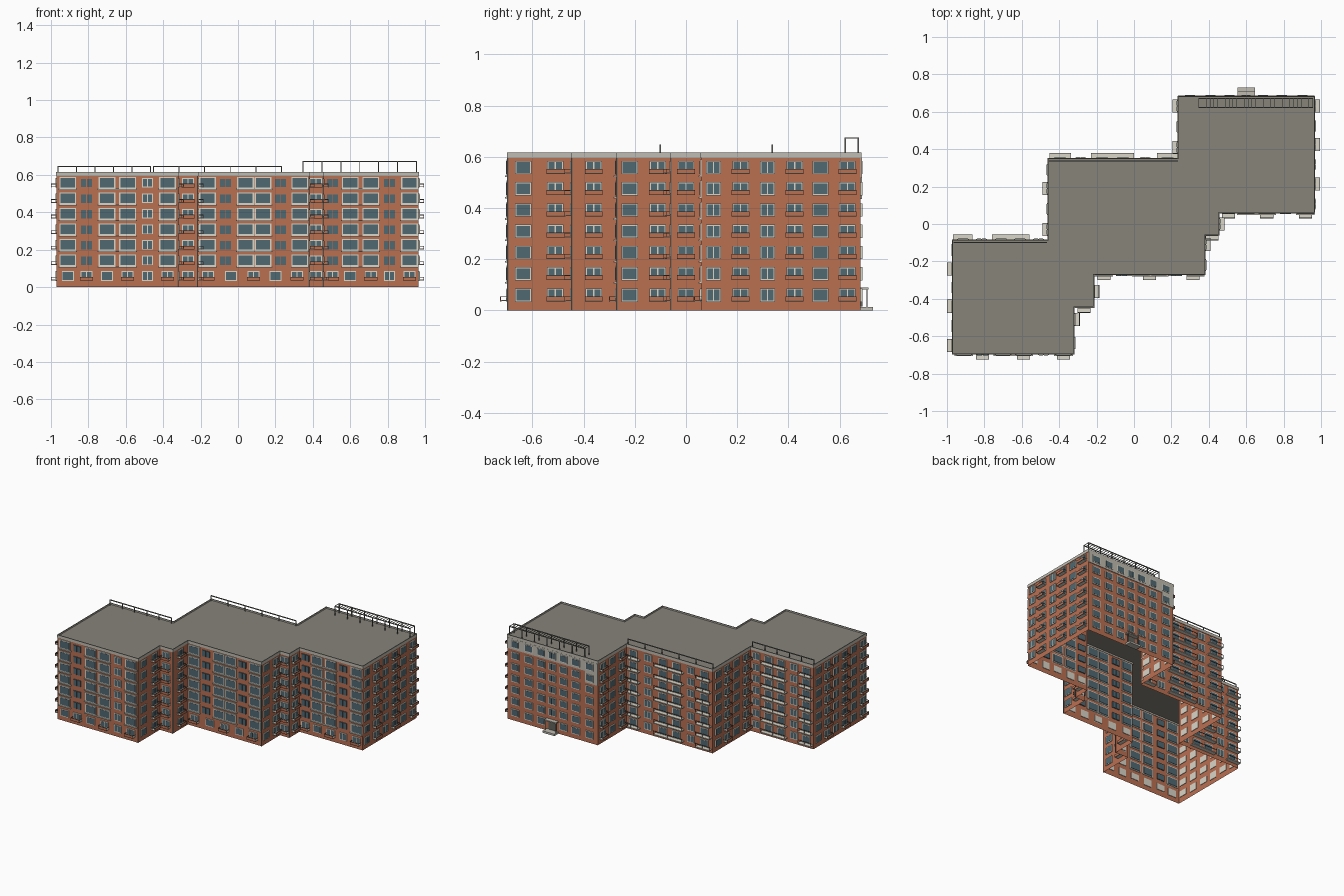
import bpy, bmesh
from mathutils import Vector

cube = bpy.data.objects.get("Cube")
if cube:
    bpy.data.objects.remove(cube)


def material(name, r, g, b):
    m = bpy.data.materials.new(name)
    m.use_nodes = True
    m.diffuse_color = (r, g, b, 1)
    m.node_tree.nodes["Principled BSDF"].inputs["Base Color"].default_value = (r, g, b, 1)
    return m


brick = material("brick", .49, .16, .083)
glass = material("glass", .08, .14, .17)
cream = material("cream frame", .7, .67, .58)
roof_grey = material("roof grey", .245, .228, .195)
trim = material("parapet grey", .53, .505, .44)
metal = material("metal", .12, .12, .11)
rail_grey = material("rail grey", .19, .19, .175)

# Stepped outline of the three offset blocks, counter-clockwise
OUTLINE = [(-.97, -.695), (-.32, -.695), (-.32, -.445), (-.215, -.445),
           (-.215, -.27), (.38, -.27), (.38, -.058), (.455, -.058),
           (.455, .06), (.965, .06), (.965, .682), (.235, .682),
           (.235, .35), (-.46, .35), (-.46, -.085), (-.97, -.085)]
WALL_TOP, PARAPET_TOP, ROOF_Z = .595, .615, .606
FLOORS = [.06 + .083 * i for i in range(7)]
parts = {}


def part(name, mat):
    if name not in parts:
        parts[name] = (bmesh.new(), mat)
    return parts[name][0]


def box(name, mat, lo, hi):
    bm = part(name, mat)
    lo, hi = Vector(lo), Vector(hi)
    verts = bmesh.ops.create_cube(bm, size=1)["verts"]
    for v in verts:
        for i in range(3):
            v.co[i] = lo[i] if v.co[i] < 0 else hi[i]


def prism(name, mat, z0, z1):
    """Vertical faces along the outline, open above and below."""
    bm = part(name, mat)
    low = [bm.verts.new((x, y, z0)) for x, y in OUTLINE]
    high = [bm.verts.new((x, y, z1)) for x, y in OUTLINE]
    for i in range(len(low)):
        j = (i + 1) % len(low)
        bm.faces.new((low[i], low[j], high[j], high[i]))


class Wall:
    """A facade facing along one axis; u runs along it, d is depth outward."""

    def __init__(self, axis, sign, at):
        self.axis, self.sign, self.at = axis, sign, at

    def box(self, name, mat, u, w, z0, z1, d0, d1):
        a, b = sorted((self.at + self.sign * d0, self.at + self.sign * d1))
        if self.axis == "x":
            box(name, mat, (a, u - w / 2, z0), (b, u + w / 2, z1))
        else:
            box(name, mat, (u - w / 2, a, z0), (u + w / 2, b, z1))

    def panes(self, u, z, w, h, count, gap, d0):
        step = w / count
        for i in range(count):
            c = u - w / 2 + step * (i + .5)
            self.box("window_glass", glass, c, step - gap, z - h / 2, z + h / 2, d0, .007)

    def window(self, u, z, w, h, panes=1, d0=.002, rim=.005):
        self.box("window_frames", cream, u, w, z - h / 2, z + h / 2, -.004, .006)
        self.panes(u, z, w - rim, h - 2 * rim, panes, rim, d0)

    def balcony(self, u, z, w=.07):
        z0, depth = z - .024, .03
        self.box("balcony_slabs", cream, u, w, z0, z0 + .004, 0, depth - .003)
        self.box("balcony_fronts", brick, u, w, z0 + .002, z0 + .016, depth - .003, depth)
        for z1 in (z0 - .001, z0 + .016):
            self.box("balcony_rails", metal, u, w, z1, z1 + .003, depth - .004, depth)
        for s in (-1, 1):
            self.box("balcony_rails", metal, u + s * (w / 2 - .001), .002,
                     z0 + .016, z0 + .019, 0, depth)

    def wide_balcony(self, u, z, w):
        z0, depth = z - .036, .03
        self.box("balcony_slabs", cream, u, w, z0, z0 + .006, 0, depth)
        self.box("balcony_rails", metal, u, w, z0 + .026, z0 + .029, depth - .003, depth)
        for s in (-1, 0, 1):
            self.box("balcony_rails", metal, u + s * (w / 2 - .001), .002,
                     z0 + .006, z0 + .026, depth - .003, depth)

    def square(self, u, z):
        self.window(u, z, .064, .052)

    def double(self, u, z):
        self.window(u, z, .058, .052, 2)

    def balcony_window(self, u, z):
        self.window(u, z + .004, .064, .044, 2)
        self.balcony(u, z)

    def small(self, u, z):
        self.panes(u, z - .002, .062, .044, 2, .003, -.007)

    def large(self, u, z):
        self.window(u, z, .09, .064, 1, -.007, .007)

    def column(self, kind, places, floors=FLOORS):
        for u in places:
            for z in floors:
                getattr(self, kind)(u, z)


# Walls, roof and parapet
prism("brick_walls", brick, 0, WALL_TOP)
prism("parapet", trim, WALL_TOP, PARAPET_TOP)
bm = part("roof", roof_grey)
bm.faces.new([bm.verts.new((x, y, ROOF_Z)) for x, y in OUTLINE])
for (x0, y0), (x1, y1) in zip(OUTLINE, OUTLINE[1:] + OUTLINE[:1]):
    t = .003
    box("parapet", trim, (min(x0, x1) - t, min(y0, y1) - t, WALL_TOP),
        (max(x0, x1) + t, max(y0, y1) + t, PARAPET_TOP))
    box("parapet_cap", roof_grey, (min(x0, x1) - t, min(y0, y1) - t, PARAPET_TOP),
        (max(x0, x1) + t, max(y0, y1) + t, PARAPET_TOP + .001))

# Left and right facades
SIDES = [
    (1, -.32, dict(square=[-.635], balcony_window=[-.51])),
    (1, -.215, dict(balcony_window=[-.36])),
    (1, .38, dict(square=[-.22], balcony_window=[-.11])),
    (1, .455, dict(balcony_window=[0])),
    (1, .965, dict(double=[.107, .318], balcony_window=[.213, .424, .63], square=[.525])),
    (-1, -.97, dict(balcony_window=[-.65, -.44, -.24], square=[-.545, -.14], double=[-.34])),
    (-1, -.46, dict(balcony_window=[-.03, .19], square=[.08, .29])),
    (-1, .235, dict(balcony_window=[.41, .63], square=[.52])),
]
for sign, at, columns in SIDES:
    for kind, places in columns.items():
        Wall("x", sign, at).column(kind, places)

# Front facades: ground floor differs from the glazed bays above
FRONTS = [
    (-.695, dict(square=[-.91, -.7], balcony_window=[-.81, -.59, -.377], double=[-.483]),
     dict(large=[-.91, -.7, -.59, -.377], small=[-.81], double=[-.483]),
     [(-.91, .1), (-.645, .21), (-.377, .1)]),
    (-.27, dict(square=[-.037, .2], balcony_window=[-.16, .083, .315]),
     dict(large=[-.163, .04, .133, .33], small=[-.067, .227]),
     [(-.163, .1), (.087, .195), (.33, .095)]),
    (.06, dict(square=[.6], balcony_window=[.505, .71, .917], double=[.81]),
     dict(large=[.6, .71, .917], small=[.505, .81]),
     [(.655, .21), (.915, .098)]),
]
for at, ground, upper, slabs in FRONTS:
    wall = Wall("y", -1, at)
    for kind, places in ground.items():
        wall.column(kind, places, FLOORS[:1])
    for kind, places in upper.items():
        wall.column(kind, places, FLOORS[1:])
    for u, w in slabs:
        for z in FLOORS[1:]:
            wall.box("bay_slabs", cream, u, w, z - .038, z - .032, 0, .012)
Wall("y", -1, -.445).column("balcony_window", [-.268])
Wall("y", -1, -.058).column("balcony_window", [.418])

# Back facades with wide balconies
BACKS = [
    (-.085, [-.915, -.71, -.61], [-.815, -.51], [(-.915, .105), (-.66, .2)]),
    (.35, [-.395, -.17, -.06, .18], [-.285, .06], [(-.395, .115), (-.115, .23), (.18, .115)]),
]
for at, wide, narrow, balconies in BACKS:
    wall = Wall("y", 1, at)
    wall.column("square", wide)
    wall.column("double", narrow)
    for u, w in balconies:
        for z in FLOORS:
            wall.wide_balcony(u, z, w)

# Entrance block back with pale upper storey
back = Wall("y", 1, .682)
back.column("square", [.3, .41, .51, .69, .79, .9])
back.column("double", [.6], FLOORS[1:])
back.box("pale_storey", trim, .6, .73, .518, WALL_TOP, 0, .004)
back.box("pale_storey", trim, .285, .1, .435, .518, 0, .004)
back.box("entrance_door", metal, .6, .06, .015, .075, 0, .006)
back.box("entrance_canopy", trim, .6, .095, .082, .09, 0, .03)
back.box("entrance_step", trim, .6, .095, 0, .014, 0, .048)
for u in (.557, .643):
    back.box("entrance_posts", rail_grey, u, .004, .014, .082, .022, .026)

# Drainpipes on the front corners
for x, y in [OUTLINE[1], OUTLINE[3], OUTLINE[5], OUTLINE[7]]:
    box("drainpipes", metal, (x - .003, y - .003, 0), (x + .002, y + .002, WALL_TOP))


def railing(x0, x1, y, top, count):
    t = .0025
    box("roof_railings", rail_grey, (x0, y - t, top - .006), (x1, y + t, top))
    for i in range(count):
        x = x0 + t + (x1 - x0 - 2 * t) * i / (count - 1)
        box("roof_railings", rail_grey, (x - t, y - t, ROOF_Z), (x + t, y + t, top))


# Roof railings and the slatted roof frame
railing(-.965, -.465, -.1, .648, 6)
railing(-.455, .235, .337, .648, 6)
for y in (.622, .672):
    railing(.345, .957, y, .675, 7)
for i in range(31):
    x = .346 + .0203 * i
    box("roof_frame_slats", roof_grey, (x - .001, .62, .671), (x + .001, .674, .675))

# Turn every part into an object
for name, (bm, mat) in parts.items():
    mesh = bpy.data.meshes.new(name)
    bm.to_mesh(mesh)
    bm.free()
    mesh.materials.append(mat)
    bpy.context.scene.collection.objects.link(bpy.data.objects.new(name, mesh))
